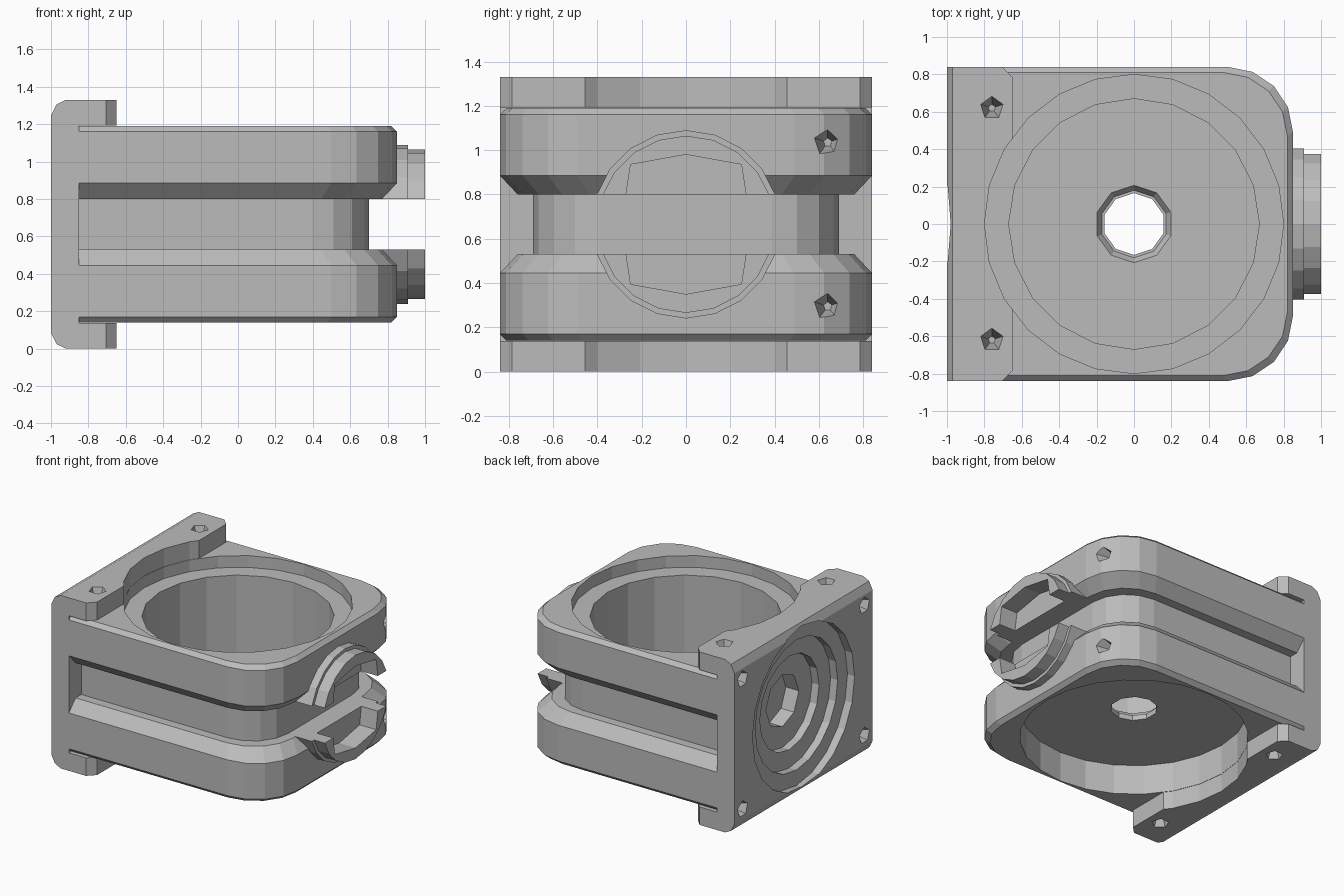
import bpy, bmesh
from math import cos, sin, pi
from mathutils import Matrix, Vector

cube = bpy.data.objects.get("Cube")
if cube:
    bpy.data.objects.remove(cube)

grey = bpy.data.materials.new("plain grey")
grey.use_nodes = True
grey.diffuse_color = (0.5, 0.5, 0.5, 1)
grey.node_tree.nodes["Principled BSDF"].inputs["Base Color"].default_value = (0.5, 0.5, 0.5, 1)

MID = 0.665  # height of the mirror plane


def finish(name, bm):
    bmesh.ops.recalc_face_normals(bm, faces=bm.faces)
    mesh = bpy.data.meshes.new(name)
    bm.to_mesh(mesh)
    bm.free()
    mesh.materials.append(grey)
    obj = bpy.data.objects.new(name, mesh)
    bpy.context.collection.objects.link(obj)
    return obj


def loft(name, rings):
    """Skin a stack of rings with equal point counts and cap the ends."""
    bm = bmesh.new()
    loops = [[bm.verts.new(p) for p in ring] for ring in rings]
    n = len(loops[0])
    for a, b in zip(loops, loops[1:]):
        for i in range(n):
            j = (i + 1) % n
            bm.faces.new((a[i], a[j], b[j], b[i]))
    bm.faces.new(loops[0])
    bm.faces.new(loops[-1])
    return finish(name, bm)


def cone(name, start, end, r1, r2, sides):
    """Cylinder or cone between two points."""
    a, b = Vector(start), Vector(end)
    turn = (b - a).to_track_quat('Z', 'Y').to_matrix().to_4x4()
    bm = bmesh.new()
    bmesh.ops.create_cone(bm, cap_ends=True, segments=sides, radius1=r1, radius2=r2,
                          depth=(b - a).length, matrix=Matrix.Translation((a + b) / 2) @ turn)
    return finish(name, bm)


def box(name, low, high):
    (x0, y0, z0), (x1, y1, z1) = low, high
    return loft(name, [[(x0, y0, z), (x1, y0, z), (x1, y1, z), (x0, y1, z)] for z in (z0, z1)])


def combine(target, tool, operation='DIFFERENCE'):
    tool.hide_render = True
    mod = target.modifiers.new("combine", 'BOOLEAN')
    mod.operation, mod.solver, mod.object = operation, 'EXACT', tool
    graph = bpy.context.evaluated_depsgraph_get()
    target.data = bpy.data.meshes.new_from_object(target.evaluated_get(graph))
    target.modifiers.clear()
    bpy.data.objects.remove(tool)


# Body outline: square at the back, rounded at the two port-side corners
def outline(z, d):
    r = 0.35 - d * 0.3
    x, y = 0.85 - d - r, 0.84 - d - r
    corner = [(x + r * cos(i * pi / 8), y + r * sin(i * pi / 8)) for i in range(5)]
    half = corner + [(-0.9, 0.84 - d)]
    return [(px, py, z) for px, py in half] + [(px, -py, z) for px, py in reversed(half)]


half_levels = [(0.525, 0.03), (0.495, 0), (0.22, 0), (0.135, 0.08), (0.135, 0.15)]
levels = [(MID - h, d) for h, d in half_levels] + [(MID + h, d) for h, d in reversed(half_levels)]
housing = loft("housing", [outline(z, d) for z, d in levels])

# Mounting plate with top and bottom flanges
half_plate = [(-0.85, 0.527), (-0.65, 0.527), (-0.65, 0.665), (-0.92, 0.665),
              (-0.97, 0.64), (-1, 0.58)]
profile = [(x, MID + h) for x, h in half_plate] + [(x, MID - h) for x, h in reversed(half_plate)]
plate = loft("plate", [[(x, y, z) for x, z in profile] for y in (-0.84, 0.84)])
bm = bmesh.new()
bm.from_mesh(plate.data)
tips = [e for e in bm.edges if all(abs(v.co.x + 0.65) < 0.001 for v in e.verts)
        and abs(e.verts[0].co.y - e.verts[1].co.y) < 0.001]
bmesh.ops.bevel(bm, geom=tips, offset=0.055, segments=1, affect='EDGES')
bm.to_mesh(plate.data)
bm.free()
combine(housing, plate, 'UNION')

# Round port, split by the groove, with a pocket in its end
port = cone("port", (0.72, 0, MID), (0.91, 0, MID), 0.425, 0.425, 20)
combine(port, cone("port_rim", (0.8, 0, MID), (1, 0, MID), 0.4, 0.4, 20), 'UNION')
pocket = [(0.27, 0.14), (0.25, 0.27), (0, 0.315), (-0.25, 0.27), (-0.27, 0.14)]
pocket += [(y, -h) for y, h in reversed(pocket)]
combine(port, loft("pocket", [[(x, y, MID + h) for y, h in pocket] for x in (0.86, 1.1)]))
combine(port, box("slot", (0.6, -0.6, MID - 0.135), (1.2, 0.6, MID + 0.135)))
combine(housing, port, 'UNION')

# Vertical bore, seats and centre hole: start z, end z, start radius, end radius, sides
for z0, z1, r0, r1, sides in [(1.1, 1.5, 0.8, 0.8, 24), (0.45, 1.2, 0.67, 0.67, 20),
                              (-0.1, 0.37, 0.8, 0.8, 24), (0.3, 0.6, 0.165, 0.165, 10),
                              (0.41, 0.47, 0.18, 0.22, 10)]:
    combine(housing, cone("bore", (0, 0, z0), (0, 0, z1), r0, r1, sides))

# Stepped round recess in the plate
for radius, depth, sides in [(0.62, 0.06, 20), (0.5, 0.12, 20), (0.36, 0.18, 16), (0.2, 0.29, 8)]:
    combine(housing, cone("recess", (-1.1, 0, MID), (-1 + depth, 0, MID), radius, radius, sides))


# Tapered five-sided screw holes
def screw_hole(point, direction):
    p, d = Vector(point), Vector(direction)
    combine(housing, cone("screw_hole", p - d * 0.02, p + d * 0.12, 0.07, 0.02, 5))


for side in (-1, 1):
    for up in (-1, 1):
        screw_hole((-0.76, side * 0.62, MID + up * 0.665), (0, 0, -up))
        screw_hole((-1, side * 0.74, MID + up * 0.5), (1, 0, 0))
    screw_hole((0.83, 0.64, MID + side * 0.37), (-1, 0, 0))
